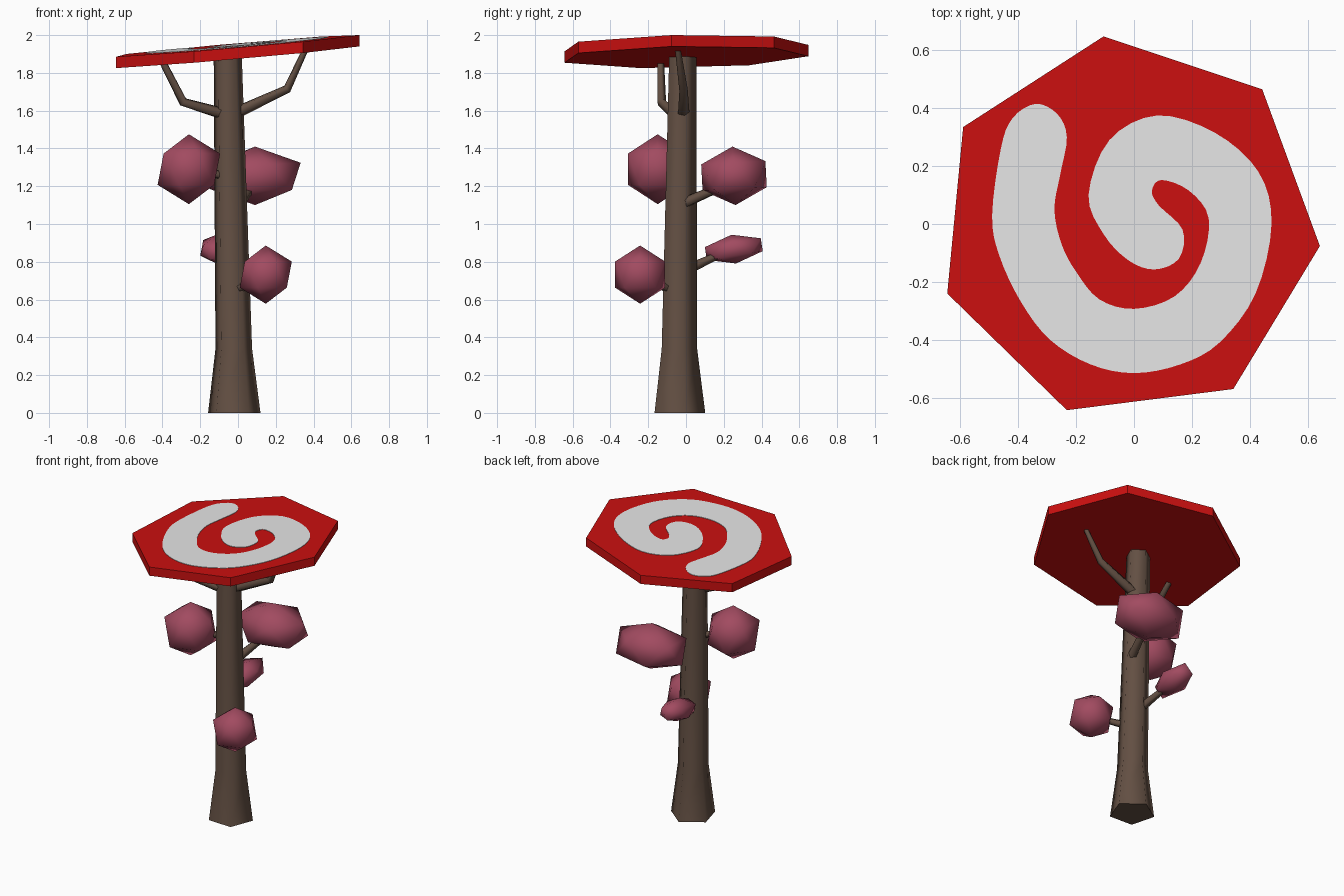
import bpy, bmesh, math
from mathutils import Vector, Matrix

if "Cube" in bpy.data.objects:
    bpy.data.objects.remove(bpy.data.objects["Cube"])


def material(name, rgb):
    m = bpy.data.materials.new(name)
    m.diffuse_color = (*rgb, 1)
    m.use_nodes = True
    m.node_tree.nodes["Principled BSDF"].inputs["Base Color"].default_value = m.diffuse_color
    return m


BROWN = material("bark_brown", (0.125, 0.079, 0.056))
PINK = material("leaf_pink", (0.36, 0.07, 0.118))
RED = material("canopy_red", (0.60, 0.005, 0.005))
WHITE = material("spiral_white", (0.80, 0.80, 0.80))


def finish(bm, name, mat, smooth=False):
    bmesh.ops.recalc_face_normals(bm, faces=bm.faces)
    for f in bm.faces:
        f.smooth = smooth and len(f.verts) < 5   # end caps stay flat
    me = bpy.data.meshes.new(name)
    bm.to_mesh(me)
    bm.free()
    me.materials.append(mat)
    ob = bpy.data.objects.new(name, me)
    bpy.context.collection.objects.link(ob)
    return ob


def tube(name, pts, upright=False, sides=5, phase=-3):
    """Tapered five-sided tube through (x, y, z, radius) points."""
    bm = bmesh.new()
    P = [Vector(p[:3]) for p in pts]
    rings = []
    for i, p in enumerate(P):
        t = (P[min(i + 1, len(P) - 1)] - P[max(i - 1, 0)]).normalized()
        if upright:
            t = Vector((0, 0, 1))
        y = Vector((0, 1, 0))
        u = (y - t * y.dot(t)).normalized()
        v = t.cross(u)
        ring = []
        for k in range(sides):
            a = math.radians(phase) + math.tau * k / sides
            ring.append(bm.verts.new(p + pts[i][3] * (u * math.cos(a) + v * math.sin(a))))
        rings.append(ring)
    for a, b in zip(rings, rings[1:]):
        for k in range(sides):
            n = (k + 1) % sides
            bm.faces.new((a[k], a[n], b[n], b[k]))
    bm.faces.new(rings[0])
    bm.faces.new(rings[-1])
    return finish(bm, name, BROWN, True)


def prism(name, outline, top, bottom, mat):
    """Plate following the tilted canopy plane, offsets measured from it."""
    bm = bmesh.new()

    def ring(off):
        return [bm.verts.new((x, y, canopy_z(x, y) + off)) for x, y in outline]
    a, b = ring(bottom), ring(top)
    bm.faces.new(a)
    bm.faces.new(b)
    n = len(a)
    for k in range(n):
        bm.faces.new((a[k], a[(k + 1) % n], b[(k + 1) % n], b[k]))
    return finish(bm, name, mat)


def canopy_z(x, y):
    return 2.0 + 0.087 * (x - 0.64) + 0.018 * (y + 0.075)


# Trunk with flared foot
tube("trunk", [(-0.022, -0.044, 0, 0.146), (-0.024, -0.043, 0.34, 0.102),
               (-0.056, -0.023, 1.91, 0.078)], upright=True)

# Bent branches that carry the canopy
tube("branch_left", [(-0.05, -0.05, 1.575, 0.033), (-0.29, -0.13, 1.645, 0.025),
                     (-0.40, -0.135, 1.86, 0.019)])
tube("branch_right", [(-0.03, -0.015, 1.58, 0.034), (0.26, -0.015, 1.715, 0.024),
                      (0.36, -0.045, 1.93, 0.016)])

# Short twigs leading to the leaf clumps
tube("twig_upper_left", [(-0.06, -0.06, 1.25, 0.024), (-0.22, -0.13, 1.29, 0.018)])
tube("twig_upper_back", [(0.01, -0.01, 1.11, 0.030), (0.08, 0.22, 1.21, 0.022)])
tube("twig_lower_front", [(-0.01, -0.08, 0.65, 0.026), (0.12, -0.22, 0.72, 0.018)])
tube("twig_lower_back", [(-0.05, 0.0, 0.755, 0.030), (-0.11, 0.22, 0.855, 0.018)])

# Leaf clumps: low-poly icospheres
CLUMPS = {
    "leaves_upper_left": ((-0.26, -0.15, 1.29), (0.185, 0.185, 0.185), 0),
    "leaves_upper_back": ((0.09, 0.254, 1.255), (0.27, 0.20, 0.155), 3),
    "leaves_lower_front": ((0.147, -0.243, 0.732), (0.154, 0.156, 0.154), 0),
    "leaves_lower_back": ((-0.115, 0.253, 0.867), (0.095, 0.176, 0.077), 9),
}
for name, (loc, size, tilt) in CLUMPS.items():
    bm = bmesh.new()
    mat = (Matrix.Translation(loc) @ Matrix.Rotation(math.radians(tilt), 4, 'X')
           @ Matrix.Diagonal((*size, 1)))
    bmesh.ops.create_icosphere(bm, subdivisions=1, radius=1, matrix=mat)
    finish(bm, name, PINK, True)

# Seven-sided tilted canopy plate
HEPTAGON = [(-0.105, 0.648), (0.443, 0.465), (0.642, -0.076), (0.343, -0.57),
            (-0.232, -0.643), (-0.645, -0.24), (-0.59, 0.335)]
prism("canopy", HEPTAGON, 0, -0.06, RED)

# Spiral inlay: outline points, smoothed by a closed Catmull-Rom curve
SPIRAL = [(-0.34, 0.415), (-0.42, 0.365), (-0.46, 0.26), (-0.49, 0.03), (-0.465, -0.11),
          (-0.39, -0.27), (-0.29, -0.40), (-0.15, -0.485), (0, -0.515), (0.16, -0.485),
          (0.295, -0.41), (0.42, -0.24), (0.475, 0.0), (0.43, 0.18), (0.28, 0.315),
          (0.08, 0.375), (-0.085, 0.29), (-0.157, 0.10), (-0.105, -0.035), (-0.02, -0.125),
          (0.07, -0.157), (0.155, -0.12), (0.168, -0.02), (0.085, 0.065), (0.062, 0.115),
          (0.095, 0.152), (0.19, 0.115), (0.258, 0.02), (0.23, -0.135), (0.14, -0.25),
          (0, -0.293), (-0.12, -0.26), (-0.20, -0.165), (-0.25, -0.07), (-0.275, 0.05),
          (-0.255, 0.17), (-0.232, 0.30), (-0.265, 0.38)]
P = [Vector(p) for p in SPIRAL]
curve = []
for i in range(len(P)):
    a, b, c, d = (P[(i + k) % len(P)] for k in (-1, 0, 1, 2))
    for s in range(4):
        t = s / 4
        q = 0.5 * (2 * b + (c - a) * t + (2 * a - 5 * b + 4 * c - d) * t * t
                   + (3 * b - a - 3 * c + d) * t ** 3)
        curve.append((q.x, q.y))
prism("canopy_spiral", curve, 0.003, -0.003, WHITE)
